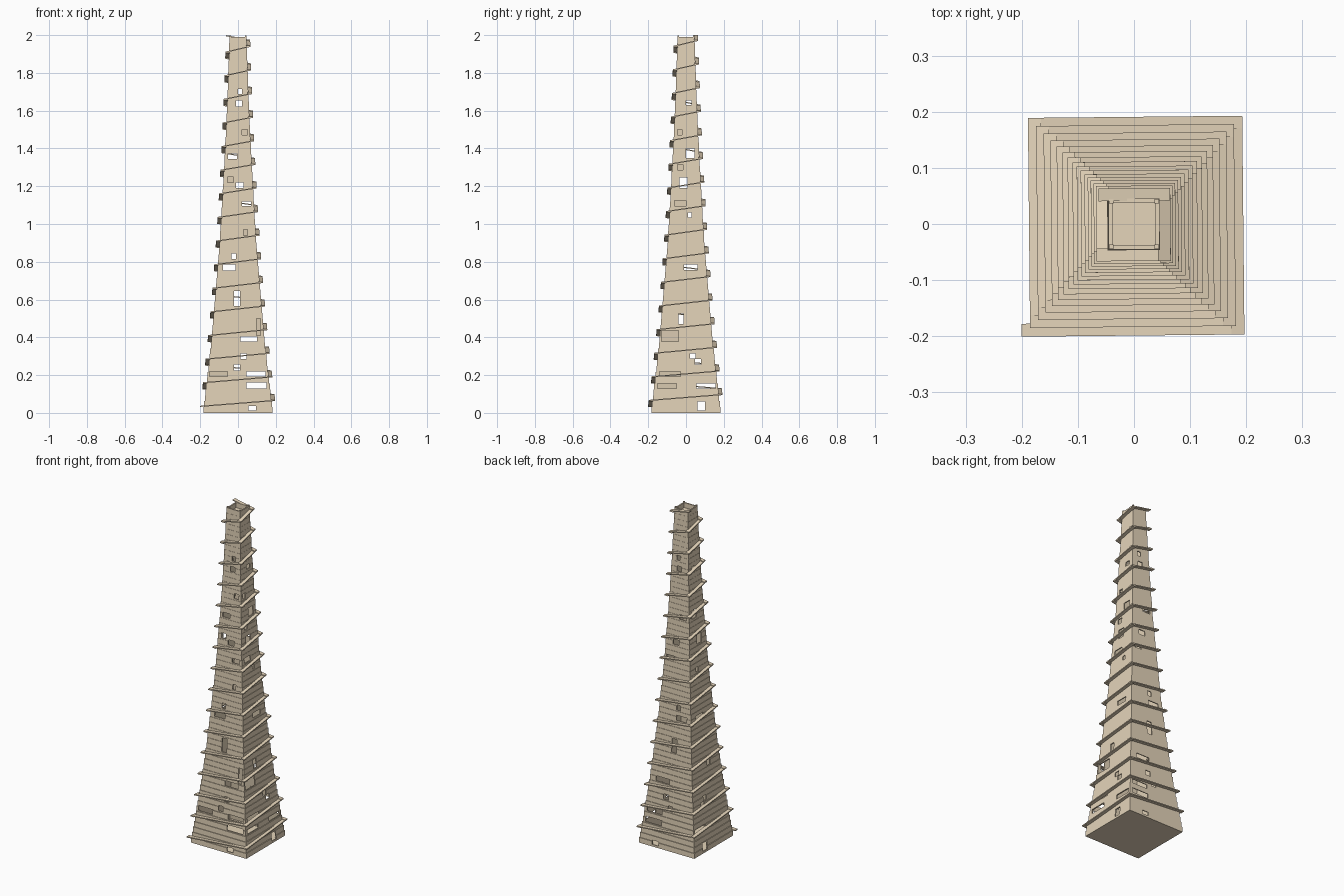
import bpy, bmesh, math
from mathutils import Vector, Matrix

if "Cube" in bpy.data.objects:
    bpy.data.objects.remove(bpy.data.objects["Cube"])

mat = bpy.data.materials.new("sandstone")
mat.diffuse_color = (0.78, 0.66, 0.49, 1)
mat.use_nodes = True
mat.node_tree.nodes["Principled BSDF"].inputs["Base Color"].default_value = mat.diffuse_color


def radius(z):
    """Half width of the tower at height z: a concave taper."""
    return 0.186 * math.exp(-0.715 * z)


def finish(name, bm):
    bmesh.ops.recalc_face_normals(bm, faces=bm.faces)
    me = bpy.data.meshes.new(name)
    bm.to_mesh(me)
    bm.free()
    ob = bpy.data.objects.new(name, me)
    bpy.context.collection.objects.link(ob)
    me.materials.append(mat)
    return ob


def box(bm, lo, hi, m=Matrix(), rise=0.0, inset=0.0):
    """Box between two corners, its far x end raised and moved inward, then placed by m."""
    vs = bmesh.ops.create_cube(bm, size=1)["verts"]
    for v in vs:
        far = v.co.x > 0
        p = Vector([lo[i] if v.co[i] < 0 else hi[i] for i in range(3)])
        if far:
            p.z += rise
            p.y += inset
        v.co = m @ p


# Tower wall: stepped courses outside, hollow inside, closed base
H, N, T = 1.99, 64, 0.007
profile = []
for i in range(N):
    r = radius((i + 0.5) * H / N)
    profile += [(r, i * H / N), (r, (i + 1) * H / N)]
for i in range(8, -1, -1):
    z = 0.008 + i * (H - 0.008) / 8
    profile.append((radius(z) - T, z))
bm = bmesh.new()
rings = [[bm.verts.new((sx * r, sy * r, z)) for sx, sy in ((-1, -1), (1, -1), (1, 1), (-1, 1))]
         for r, z in profile]
for a, b in zip(rings, rings[1:]):
    for j in range(4):
        k = (j + 1) % 4
        bm.faces.new((a[j], a[k], b[k], b[j]))
bm.faces.new(rings[0][::-1])
bm.faces.new(rings[-1])
wall = finish("tower_wall", bm)

# Windows: (left, right, bottom, top); through ones pierce both opposite walls
front_through = [(.055, .095, .012, .036), (.045, .15, .13, .16), (.045, .145, .193, .22),
                 (-.02, .01, .225, .255), (.012, .045, .285, .315), (.012, .1, .377, .405),
                 (-.022, .01, .565, .645), (-.08, -.012, .755, .785), (-.035, -.01, .815, .845),
                 (.02, .07, 1.095, 1.12), (-.01, .03, 1.19, 1.22), (-.052, -.005, 1.345, 1.372),
                 (-.01, .02, 1.623, 1.653), (.0, .022, 1.687, 1.715)]
front_only = [(-.15, -.055, .193, .22), (.097, .12, .41, .5), (.03, .05, .94, .97),
              (-.055, -.025, 1.22, 1.25), (.02, .05, 1.47, 1.5)]
side_through = [(.06, .1, .012, .06), (.055, .155, .13, .155), (.02, .05, .287, .315),
                (.047, .08, .257, .285), (-.04, -.012, .47, .525), (-.01, .06, .757, .785),
                (.01, .03, 1.035, 1.06), (-.035, .008, 1.19, 1.245), (0, .045, 1.35, 1.4),
                (0, .03, 1.63, 1.655)]
side_only = [(-.15, -.05, .13, .155), (-.14, -.03, .193, .22), (-.13, -.04, .377, .435),
             (-.06, 0, 1.095, 1.125), (-.045, -.015, 1.285, 1.315), (-.045, -.02, 1.47, 1.5)]
bm = bmesh.new()
quarter = Matrix.Rotation(math.pi / 2, 4, "Z")
for m, through, single in ((Matrix(), front_through, front_only), (quarter, side_through, side_only)):
    for back, wins in ((0.3, through), (0.0, single)):
        for x0, x1, z0, z1 in wins:
            box(bm, (x0, -0.3, z0), (x1, back, z1), m)
cutter = finish("window_cutter", bm)
cutter.hide_render = True
cutter.hide_viewport = True
mod = wall.modifiers.new("windows", "BOOLEAN")
mod.object = cutter
mod.operation = "DIFFERENCE"
mod.solver = "EXACT"
mod.use_self = True

# Spiral ramp: one thin sloping slab per side, sixteen turns around the tower
RISE, W, TH = 0.03125, 0.019, 0.006
bm = bmesh.new()
for k in range(63):
    z = 0.0315 + k * RISE
    r, r2 = radius(z), radius(z + RISE)
    m = Matrix.Rotation(math.pi / 2 * (k % 4), 4, "Z")
    rise = min(RISE, 2.0 - TH - z)
    box(bm, (-r - W, -r - W, z), (r2 + W, -r + 0.004, z + TH), m, rise, r - r2)
finish("spiral_ramp", bm)

# Roof deck inside the top and small corner posts
bm = bmesh.new()
r = radius(1.96) - 0.004
box(bm, (-r, -r, 1.95), (r, r, 1.96))
finish("roof_deck", bm)
bm = bmesh.new()
r = radius(H) - 0.004
for sx in (-1, 1):
    for sy in (-1, 1):
        box(bm, (sx * r - .004, sy * r - .004, 1.955), (sx * r + .004, sy * r + .004, 1.997))
finish("corner_posts", bm)
